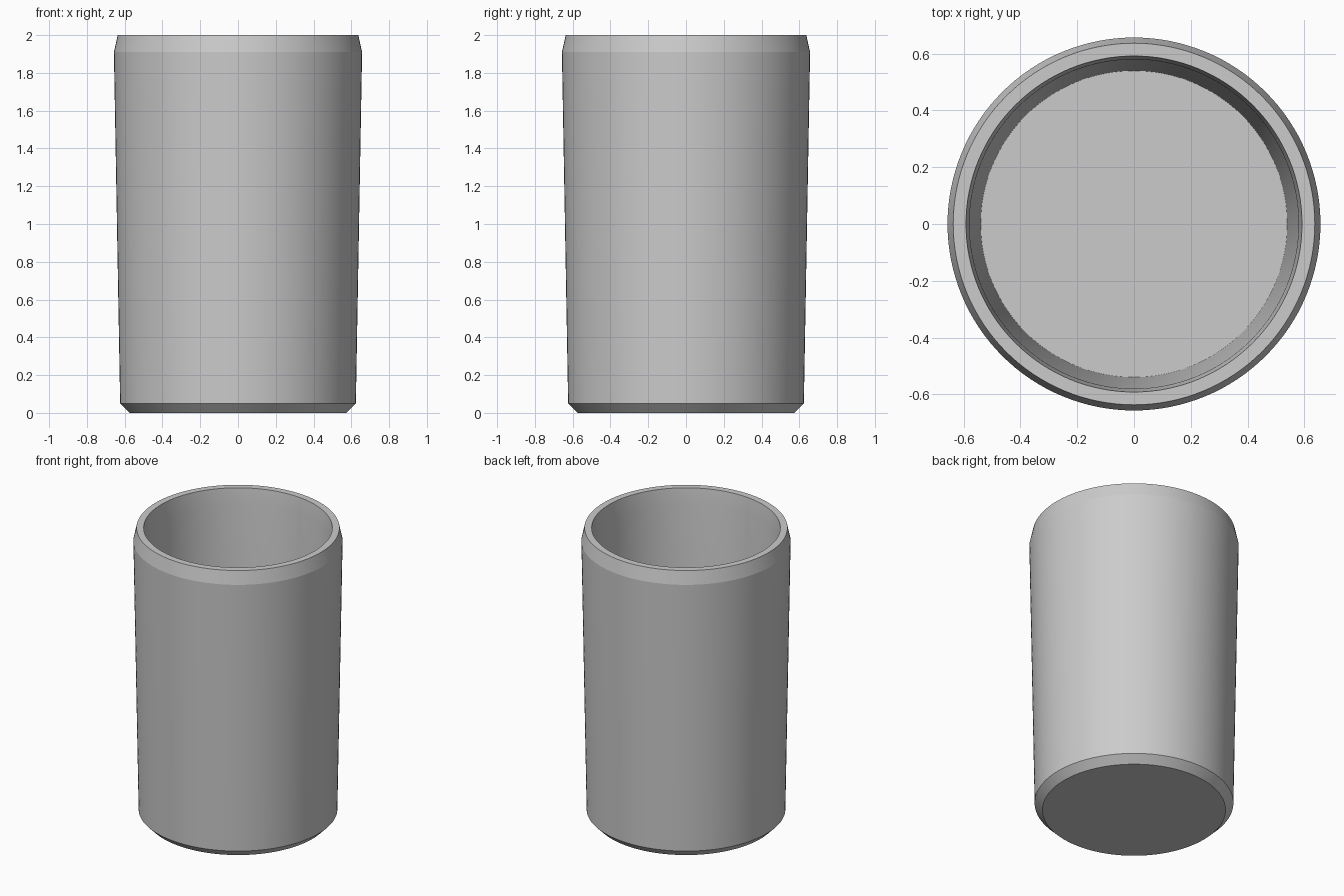
import bpy, bmesh, math

if "Cube" in bpy.data.objects:
    bpy.data.objects.remove(bpy.data.objects["Cube"])

# Cup profile (radius, height): underside, outer wall, rim, inner wall, floor
PROFILE = [
    (0.0, 0.0), (0.575, 0.0), (0.624, 0.05), (0.657, 1.91), (0.637, 2.0),
    (0.592, 2.0), (0.58, 1.89), (0.54, 0.08), (0.0, 0.08),
]
SIDES = 128


def lathe(name, profile, sides):
    """Spin a profile around z into a closed solid."""
    bm = bmesh.new()
    verts = [bm.verts.new((r, 0, z)) for r, z in profile]
    edges = [bm.edges.new(pair) for pair in zip(verts, verts[1:])]
    bmesh.ops.spin(bm, geom=verts + edges, cent=(0, 0, 0), axis=(0, 0, 1),
                   angle=math.tau, steps=sides, use_duplicate=False)
    bmesh.ops.remove_doubles(bm, verts=bm.verts, dist=1e-4)
    bmesh.ops.recalc_face_normals(bm, faces=bm.faces)
    mesh = bpy.data.meshes.new(name)
    bm.to_mesh(mesh)
    bm.free()
    obj = bpy.data.objects.new(name, mesh)
    bpy.context.collection.objects.link(obj)
    return obj


# Hollow tumbler with bevelled base and rim
cup = lathe("cup", PROFILE, SIDES)
bpy.context.view_layer.objects.active = cup
cup.select_set(True)
bpy.ops.object.shade_smooth_by_angle(angle=math.radians(10))
